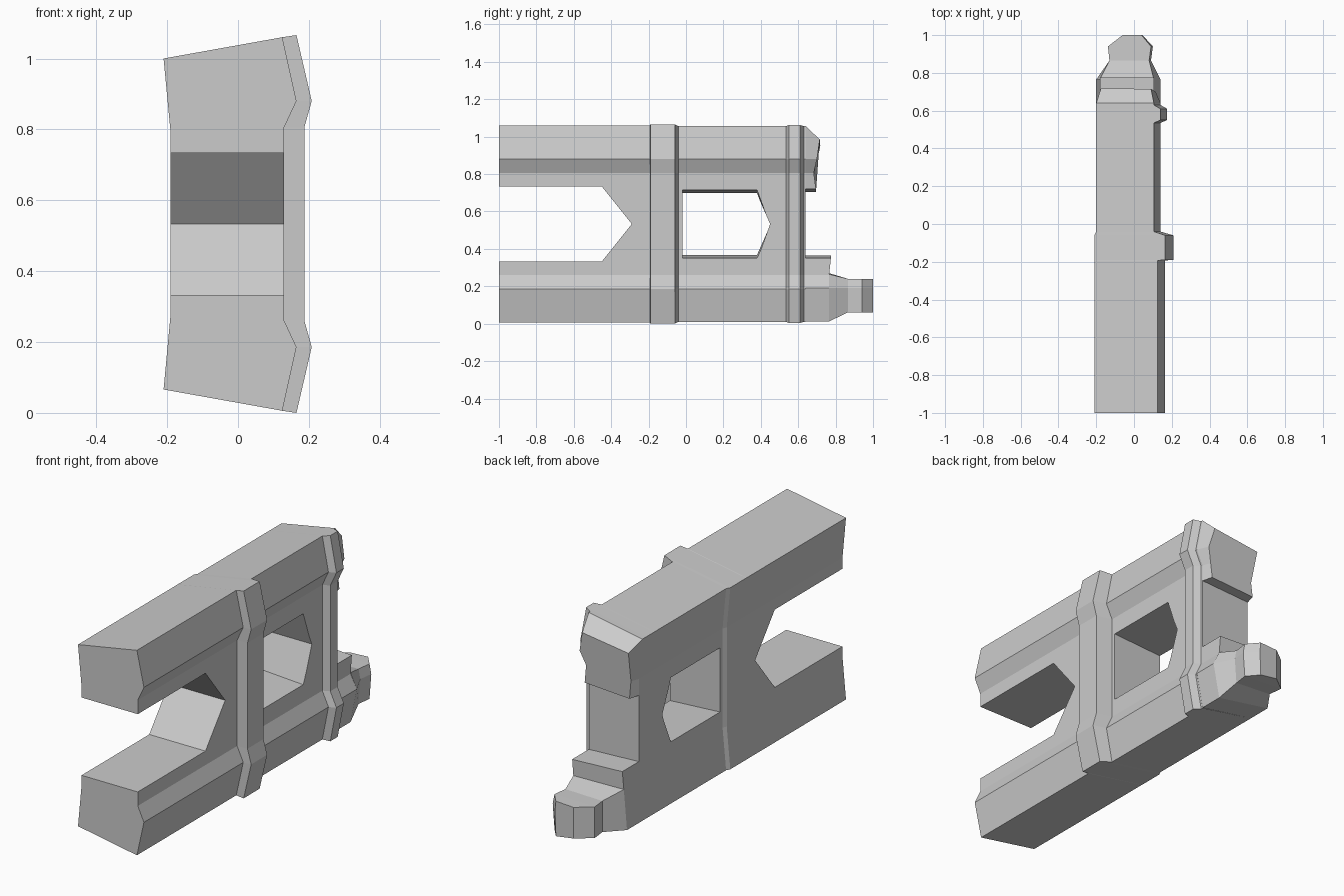
import bpy
import bmesh

cube = bpy.data.objects.get("Cube")
if cube:
    bpy.data.objects.remove(cube, do_unlink=True)

MID = 0.533  # height of the horizontal mirror plane

grey = bpy.data.materials.new("plain_grey")
grey.use_nodes = True
grey.diffuse_color = (0.6, 0.6, 0.6, 1)
grey.node_tree.nodes["Principled BSDF"].inputs["Base Color"].default_value = (0.6, 0.6, 0.6, 1)


def loft(name, rings):
    """Skin a closed solid through rings with equal point counts."""
    bm = bmesh.new()
    loops = [[bm.verts.new(p) for p in ring] for ring in rings]
    for a, b in zip(loops, loops[1:]):
        for i in range(len(a)):
            j = (i + 1) % len(a)
            bm.faces.new((a[i], a[j], b[j], b[i]))
    bm.faces.new(loops[0])
    bm.faces.new(loops[-1])
    bmesh.ops.remove_doubles(bm, verts=bm.verts, dist=0.0005)
    bmesh.ops.recalc_face_normals(bm, faces=bm.faces)
    mesh = bpy.data.meshes.new(name)
    bm.to_mesh(mesh)
    bm.free()
    mesh.materials.append(grey)
    obj = bpy.data.objects.new(name, mesh)
    bpy.context.collection.objects.link(obj)
    return obj


def section(y, left, edge, ridge, web, top):
    """Ring across the body, mirrored about its middle height."""
    half = [(left, 1.0), (edge, top), (ridge, 0.88), (web, 0.805)]
    lower = [(x, 2 * MID - z) for x, z in reversed(half)]
    waist = left + 0.02
    pts = half + lower + [(waist, 0.28), (waist, 0.79)]
    return [(x, y, z) for x, z in pts]


def cut(target, cutter):
    cutter.hide_render = True
    mod = target.modifiers.new("opening", "BOOLEAN")
    mod.operation = "DIFFERENCE"
    mod.solver = "EXACT"
    mod.object = cutter
    bpy.context.view_layer.objects.active = target
    bpy.ops.object.modifier_apply(modifier=mod.name)
    bpy.data.objects.remove(cutter, do_unlink=True)


def along(y, pts):
    return [(x, y, z) for x, z in pts]


# Main frame with its two raised bands
front = (-0.21, 0.125, 0.165, 0.13, 1.06)
band = (-0.21, 0.165, 0.208, 0.187, 1.066)
rear = (-0.2, 0.105, 0.14, 0.105, 1.056)
rear_band = (-0.2, 0.14, 0.175, 0.14, 1.062)
frame = loft("frame", [
    section(y, *shape) for y, shape in (
        (-1, front), (-0.193, front), (-0.19, band), (-0.06, band), (-0.04, rear),
        (0.535, rear), (0.55, rear_band), (0.61, rear_band), (0.63, rear), (0.64, rear))])

# Open notch between the front prongs
notch = [(-1.2, 0.2), (-0.45, 0.2), (-0.29, 0), (-0.45, -0.2), (-1.2, -0.2)]
cut(frame, loft("notch_cutter", [[(x, y, MID + z) for y, z in notch] for x in (-0.4, 0.4)]))

# Five-sided window, slightly narrower on the flat side
window = [(-0.02, 1), (0.38, 1), (0.45, 0), (0.38, -1), (-0.02, -1)]
cut(frame, loft("window_cutter", [
    [(x, y, MID + z * h) for y, z in window] for x, h in ((-0.3, 0.158), (0.3, 0.194))]))

# Sloping upper cap at the back
loft("upper_cap", [
    along(0.64, [(-0.2, 1.0), (0.105, 1.056), (0.14, 0.88), (0.105, 0.805),
                 (0.105, 0.72), (-0.18, 0.705), (-0.18, 0.79)]),
    [(-0.175, 0.718, 0.95), (0.09, 0.715, 0.985), (0.115, 0.7, 0.88), (0.09, 0.683, 0.805),
     (0.09, 0.695, 0.72), (-0.165, 0.695, 0.705), (-0.165, 0.683, 0.79)]])

# Lower shelf at the back
shelf = [(-0.18, 0.365), (0.105, 0.352), (0.105, 0.26), (0.14, 0.19),
         (0.105, 0.012), (-0.2, 0.066), (-0.182, 0.27)]
loft("lower_shelf", [
    along(0.64, shelf),
    [(x, 0.775 if z > 0.3 else 0.765, z) for x, z in shelf]])


# Tapered tongue behind the shelf
def tongue_ring(y, left, right, ridge):
    return along(y, [(left, 0.235), (right, 0.24), (ridge, 0.19), (right, 0.06), (left, 0.075)])


loft("tongue", [
    along(0.765, [(-0.182, 0.27), (0.105, 0.265), (0.14, 0.19), (0.105, 0.012), (-0.2, 0.066)]),
    tongue_ring(0.865, -0.13, 0.08, 0.09),
    tongue_ring(0.94, -0.138, 0.09, 0.1),
    tongue_ring(1.0, -0.06, 0.04, 0.045)])
